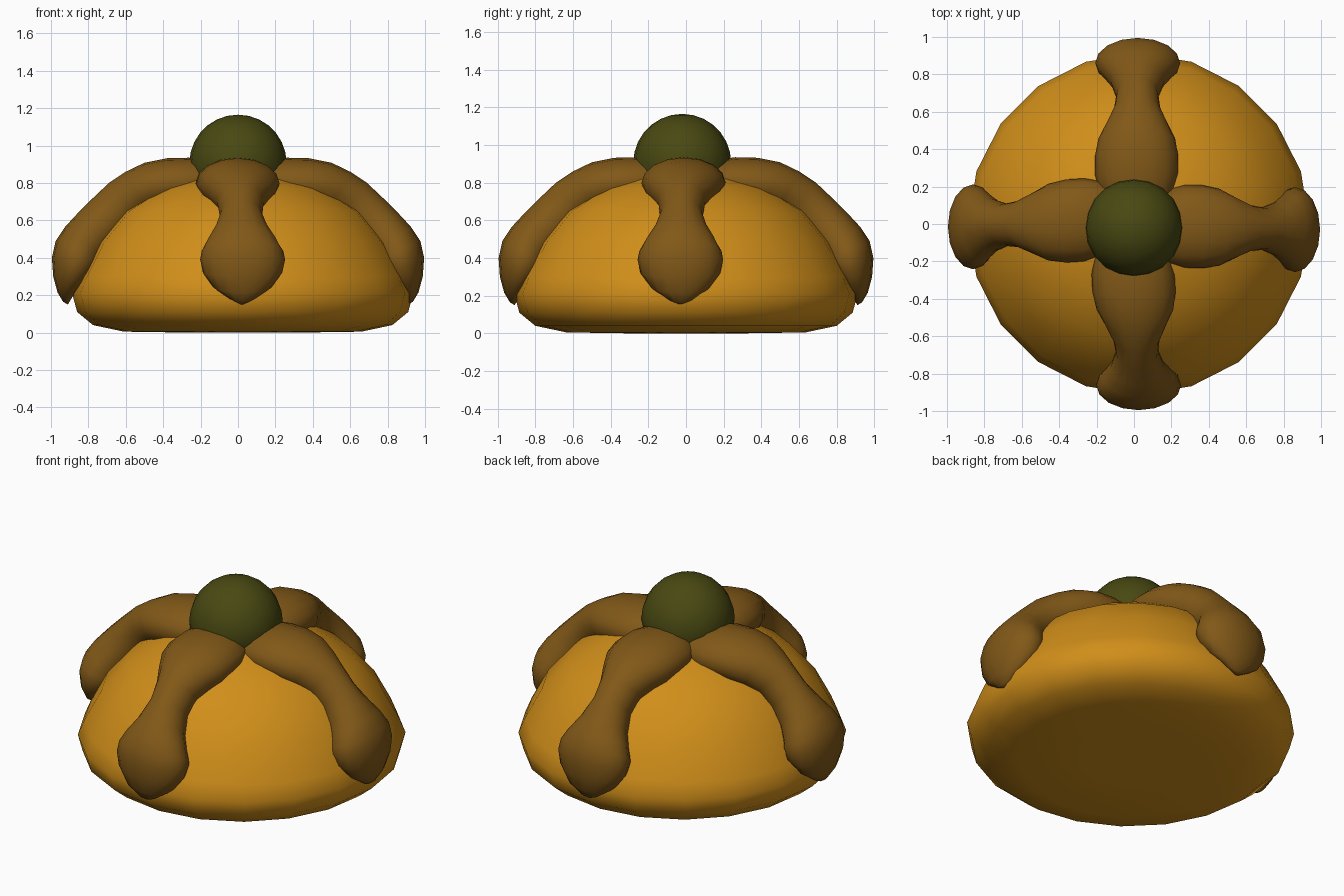
import bpy, bmesh
from math import sin, cos, pi, radians
from mathutils import Vector, Matrix

if "Cube" in bpy.data.objects:
    bpy.data.objects.remove(bpy.data.objects["Cube"])


def material(name, color):
    m = bpy.data.materials.new(name)
    m.diffuse_color = (*color, 1)
    m.use_nodes = True
    m.node_tree.nodes["Principled BSDF"].inputs["Base Color"].default_value = m.diffuse_color
    return m


def loft(name, rings, mat):
    """Skin a list of point rings and cap both ends."""
    bm = bmesh.new()
    rows = [[bm.verts.new(p) for p in ring] for ring in rings]
    n = len(rows[0])
    for a, b in zip(rows, rows[1:]):
        for i in range(n):
            j = (i + 1) % n
            bm.faces.new((a[i], a[j], b[j], b[i]))
    bm.faces.new(rows[0])
    bm.faces.new(rows[-1])
    bmesh.ops.recalc_face_normals(bm, faces=bm.faces)
    for f in bm.faces:
        f.smooth = True
    me = bpy.data.meshes.new(name)
    bm.to_mesh(me)
    bm.free()
    me.materials.append(mat)
    ob = bpy.data.objects.new(name, me)
    bpy.context.collection.objects.link(ob)
    return ob


crust = material("crust", (0.63, 0.27, 0.01))
brown = material("brown", (0.22, 0.098, 0.009))
olive = material("olive", (0.065, 0.065, 0.006))

# Domed bun: 20-sided revolved profile (radius, height)
profile = [(0.3, 0), (0.635, 0.005), (0.80, 0.04), (0.885, 0.11), (0.912, 0.21),
           (0.875, 0.3), (0.78, 0.48), (0.635, 0.65), (0.44, 0.77),
           (0.23, 0.84), (0.05, 0.865)]
loft("bun", [[(0.025 + r * cos(2 * pi * i / 20), r * sin(2 * pi * i / 20), z)
              for i in range(20)] for r, z in profile], crust)

# Bone strips: ridge line (radius, height), half width, half thickness
ridge = [(0.0, 0.86, 0.12, 0.08), (0.13, 0.915, 0.20, 0.12), (0.26, 0.935, 0.222, 0.135),
         (0.38, 0.932, 0.222, 0.135), (0.5, 0.908, 0.205, 0.135), (0.6, 0.86, 0.165, 0.13),
         (0.69, 0.80, 0.125, 0.13), (0.78, 0.715, 0.113, 0.13), (0.86, 0.635, 0.145, 0.13),
         (0.925, 0.565, 0.19, 0.135), (0.975, 0.49, 0.218, 0.135), (0.995, 0.40, 0.227, 0.135),
         (0.988, 0.30, 0.212, 0.125), (0.965, 0.215, 0.16, 0.09), (0.935, 0.165, 0.08, 0.05),
         (0.91, 0.15, 0.02, 0.02)]


def bone(name, angle, inner, outer):
    """One strip pointing along an angle, with sideways shifts at each end."""
    turn = Matrix.Rotation(radians(angle), 3, 'Z')
    rings = []
    for k, (r, z, w, h) in enumerate(ridge):
        p, q = ridge[max(k - 1, 0)], ridge[min(k + 1, len(ridge) - 1)]
        t = Vector((q[0] - p[0], 0, q[1] - p[1])).normalized()
        nrm = Vector((-t.z, 0, t.x))
        shift = inner + (outer - inner) * r
        c = Vector((r, shift, z)) - nrm * h
        rings.append([turn @ (c + nrm * h * sin(2 * pi * i / 16)
                              + Vector((0, w * cos(2 * pi * i / 16), 0)))
                      for i in range(16)])
    loft(name, rings, brown)


bone("bone_right", 0, -0.005, -0.03)
bone("bone_back", 90, -0.01, -0.02)
bone("bone_left", 180, -0.035, 0.015)
bone("bone_front", 270, -0.015, 0.025)

# Ball on top
bpy.ops.mesh.primitive_uv_sphere_add(segments=20, ring_count=14, radius=0.26,
                                     location=(0, -0.02, 0.905))
ball = bpy.context.object
ball.name = "top_ball"
ball.data.materials.append(olive)
bpy.ops.object.shade_smooth()
